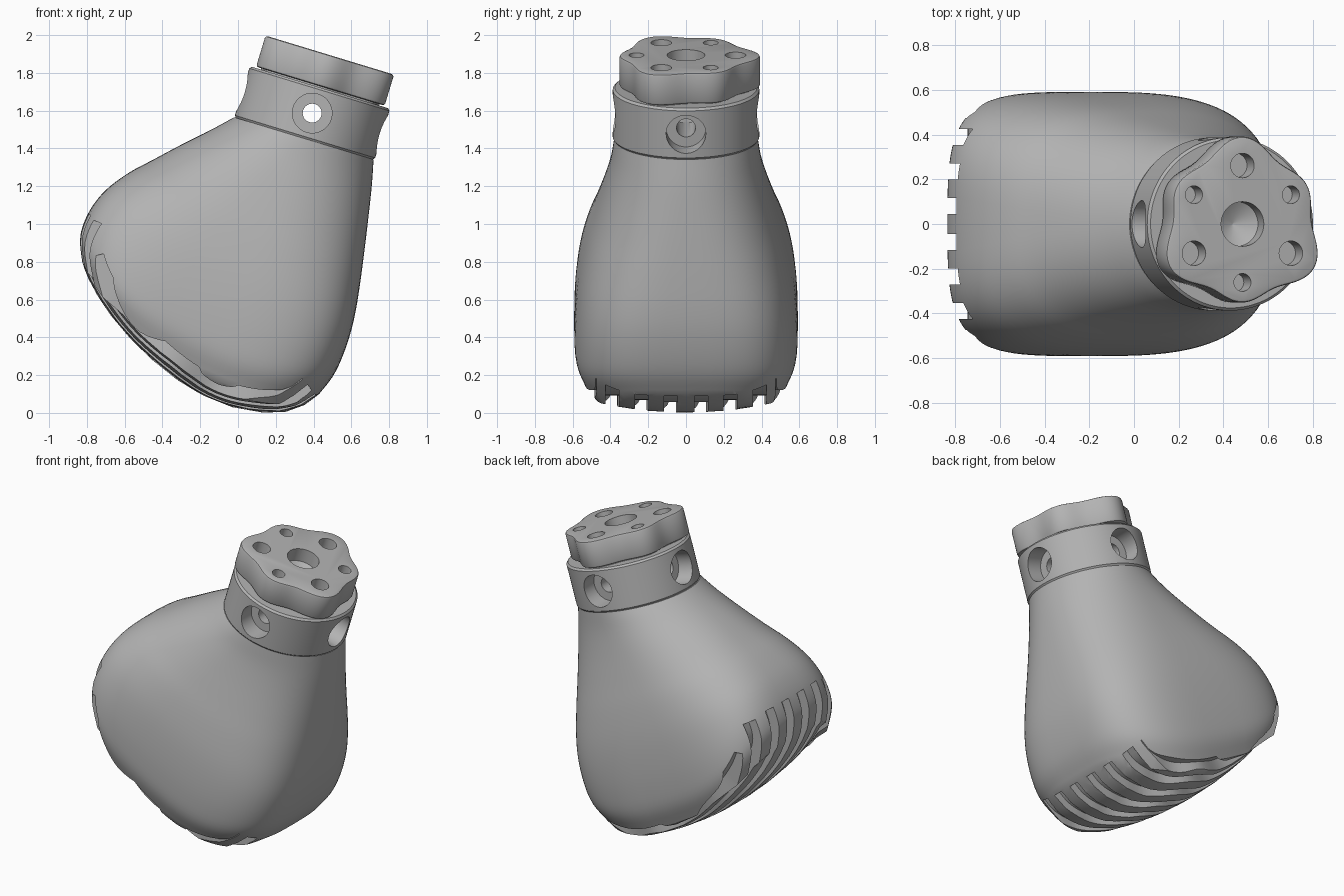
import bpy, math
from mathutils import Vector, Matrix

if "Cube" in bpy.data.objects:
    bpy.data.objects.remove(bpy.data.objects["Cube"])

grey = bpy.data.materials.new("plain grey")
grey.diffuse_color = (0.45, 0.45, 0.45, 1)
grey.use_nodes = True
grey.node_tree.nodes["Principled BSDF"].inputs["Base Color"].default_value = grey.diffuse_color
TILT = math.radians(16.9)
NECK = Matrix.Translation((0.352, 0, 1.453)) @ Matrix.Rotation(TILT, 4, 'Y')


def activate(ob):
    bpy.ops.object.select_all(action='DESELECT')
    ob.select_set(True)
    bpy.context.view_layer.objects.active = ob


def loft(name, rings, matrix=None):
    """Skin a list of closed rings and cap both ends."""
    n = len(rings[0])
    verts = [Vector(p) for r in rings for p in r]
    if matrix:
        verts = [matrix @ v for v in verts]
    faces = [list(range(n))[::-1], [(len(rings) - 1) * n + i for i in range(n)]]
    for k in range(len(rings) - 1):
        for i in range(n):
            j = (i + 1) % n
            faces.append((k * n + i, k * n + j, (k + 1) * n + j, (k + 1) * n + i))
    me = bpy.data.meshes.new(name)
    me.from_pydata(verts, [], faces)
    me.materials.append(grey)
    ob = bpy.data.objects.new(name, me)
    bpy.context.collection.objects.link(ob)
    activate(ob)
    bpy.ops.object.mode_set(mode='EDIT')
    bpy.ops.mesh.select_all(action='SELECT')
    bpy.ops.mesh.normals_make_consistent(inside=False)
    bpy.ops.object.mode_set(mode='OBJECT')
    return ob


def lathe(name, profile, matrix, n=64, turn=0.0):
    return loft(name, [[(r * math.cos(2 * math.pi * i / n + turn), r * math.sin(2 * math.pi * i / n + turn), z)
                        for i in range(n)] for r, z in profile], matrix)


def cut(ob, cutter):
    cutter.hide_render = True
    mod = ob.modifiers.new("cut", 'BOOLEAN')
    mod.operation, mod.solver, mod.object = 'DIFFERENCE', 'EXACT', cutter
    activate(ob)
    bpy.ops.object.modifier_apply(modifier=mod.name)
    bpy.data.objects.remove(cutter)


def smooth(ob, angle=35):
    activate(ob)
    bpy.ops.object.shade_smooth_by_angle(angle=math.radians(angle))


def spline(pts, t):
    """Catmull-Rom through pts, t from 0 to len - 1."""
    k = max(0, min(int(t), len(pts) - 2))
    f = t - k
    b, c = Vector(pts[k]), Vector(pts[k + 1])
    a = Vector(pts[k - 1]) if k else b * 2 - c
    d = Vector(pts[k + 2]) if k + 2 < len(pts) else c * 2 - b
    return 0.5 * (2 * b + (c - a) * f + (2 * a - 5 * b + 4 * c - d) * f ** 2
                  + (3 * b - a - 3 * c + d) * f ** 3)


# Centre line of the sole, sampled evenly by length (x, z)
SOLE = [(-.785, 1.07), (-.835, .93), (-.825, .8), (-.75, .63), (-.6, .425), (-.4, .235),
        (-.2, .1), (0, .022), (.2, 0), (.33, .03), (.43, .1)]
dense = [spline(SOLE, i / 20) for i in range(201)]
length = [0]
for p, q in zip(dense, dense[1:]):
    length.append(length[-1] + (q - p).length)


def sole(s):
    """Point and outward normal at distance s along the sole."""
    k = next((i for i in range(199) if length[i + 1] >= s), 199)
    p, q = dense[k], dense[k + 1]
    d = (q - p).normalized()
    return p + d * (s - length[k]), Vector((d.y, -d.x))


# Body: sections from neck to sole: left x, z, right x, z, half width, bulge, squareness
SECTIONS = [(-.02, 1.565, .718, 1.341, .38, 0, 2), (-.15, 1.495, .708, 1.2, .398, 0, 2.15),
            (-.3, 1.42, .692, 1.05, .433, .01, 2.35), (-.45, 1.34, .672, .88, .478, .02, 2.6),
            (-.58, 1.27, .65, .71, .525, .04, 2.9), (-.70, 1.18, .625, .55, .563, .07, 3.2),
            (-.78, 1.08, .595, .42, .584, .11, 3.4), (-.825, .98, .55, .29, .592, .15, 3.5),
            (-.836, .9, .5, .19, .584, .19, 3.5), (-.825, .8, .43, .1, .54, .21, 3.4)]
N = 96


def unit(n):
    for i in range(N):
        a = 2 * math.pi * i / N
        c, s = math.cos(a), math.sin(a)
        yield math.copysign(abs(c) ** (2 / n), c), math.copysign(abs(s) ** (2 / n), s)


rings = []
for k in range(37):
    lx, lz, rx, rz, w, b, n = spline(SECTIONS, k / 4)
    d = Vector((rx - lx, rz - lz)).normalized()
    ring = []
    for u, v in unit(n):
        h = b * (1 - abs(u) ** 2.5)
        ring.append(((lx + rx) / 2 + (rx - lx) / 2 * u + d.y * h, v * w,
                     (lz + rz) / 2 + (rz - lz) / 2 * u - d.x * h))
    rings.append(ring)
s0, s1 = length[40], length[200]
for f, w in ((.95, .49), (.88, .43), (.75, .34), (.6, .26), (.4, .17), (.2, .08), (.02, .01)):
    ring = []
    for u, v in unit(3.4):
        p, nor = sole((s0 + s1) / 2 + (s1 - s0) / 2 * u * f)
        p = p - nor * .25 * (v * w) ** 2
        ring.append((p.x, v * w, p.y))
    rings.append(ring)
body = loft("body", rings)

# Tread grooves along the sole, wavy in the middle
for y0, start in ((.08, .01), (.235, .01), (.39, .02), (.51, .14)):
    for side in (-1, 1):
        floor = .055 + .25 * y0 ** 2
        path = []
        for i in range(49):
            p, nor = sole(length[200] * (start + (.99 - start) * i / 48))
            window = max(0, math.cos(math.pi * max(-.5, min(.5, (p.x + .25) / .95))))
            yy = y0 * side - .03 * window * math.cos(2 * math.pi * (p.x + .4) / .55)
            a, b = p - nor * floor, p + nor * .12
            path.append([(a.x, yy - .036, a.y), (a.x, yy + .036, a.y),
                         (b.x, yy + .036, b.y), (b.x, yy - .036, b.y)])
        cut(body, loft("groove_cutter", path))
smooth(body)

# Collar with two crossing through holes, counterbored at both ends
collar = lathe("collar", [(.375, -.015), (.38, 0), (.388, .01), (.388, .27), (.376, .282)], NECK, 96, .013)
for i in range(2):
    m = NECK @ Matrix.Translation((0, 0, .14)) @ Matrix.Rotation(i * math.pi / 2, 4, 'Z') \
        @ Matrix.Rotation(math.pi / 2, 4, 'Y')
    cut(collar, lathe("cross_hole_cutter", [(.105, -.5), (.105, -.27), (.05, -.27), (.05, .27),
                                            (.105, .27), (.105, .5)], m, 48, .03 + .02 * i))
smooth(collar)


# Six-lobed knob, alternating large and small lobes
def lobes(t, inset):
    out = []
    for i in range(144):
        a = 2 * math.pi * i / 144
        q = a - math.pi / 2
        r = .35 + .022 * math.cos(6 * q) + .02 * math.cos(3 * q) - inset
        out.append((r * math.cos(a), r * math.sin(a), t))
    return out


# Thin lobed spacer between collar and knob
smooth(loft("spacer", [lobes(.27, .03), lobes(.3, .03)], NECK))

knob = loft("knob", [lobes(.289, .014), lobes(.293, .004), lobes(.302, 0), lobes(.448, 0),
                     lobes(.457, .004), lobes(.461, .014)], NECK)
cut(knob, lathe("centre_hole_cutter", [(.002, .31), (.1, .37), (.1, .6)], NECK, 48))
for i in range(6):
    a = math.pi / 2 + i * math.pi / 3
    m = NECK @ Matrix.Translation((.262 * math.cos(a), .262 * math.sin(a), 0))
    r = .04 if i % 2 else .055
    cut(knob, lathe("bolt_hole_cutter", [(r, .35), (r, .6)], m, 32))
smooth(knob)
